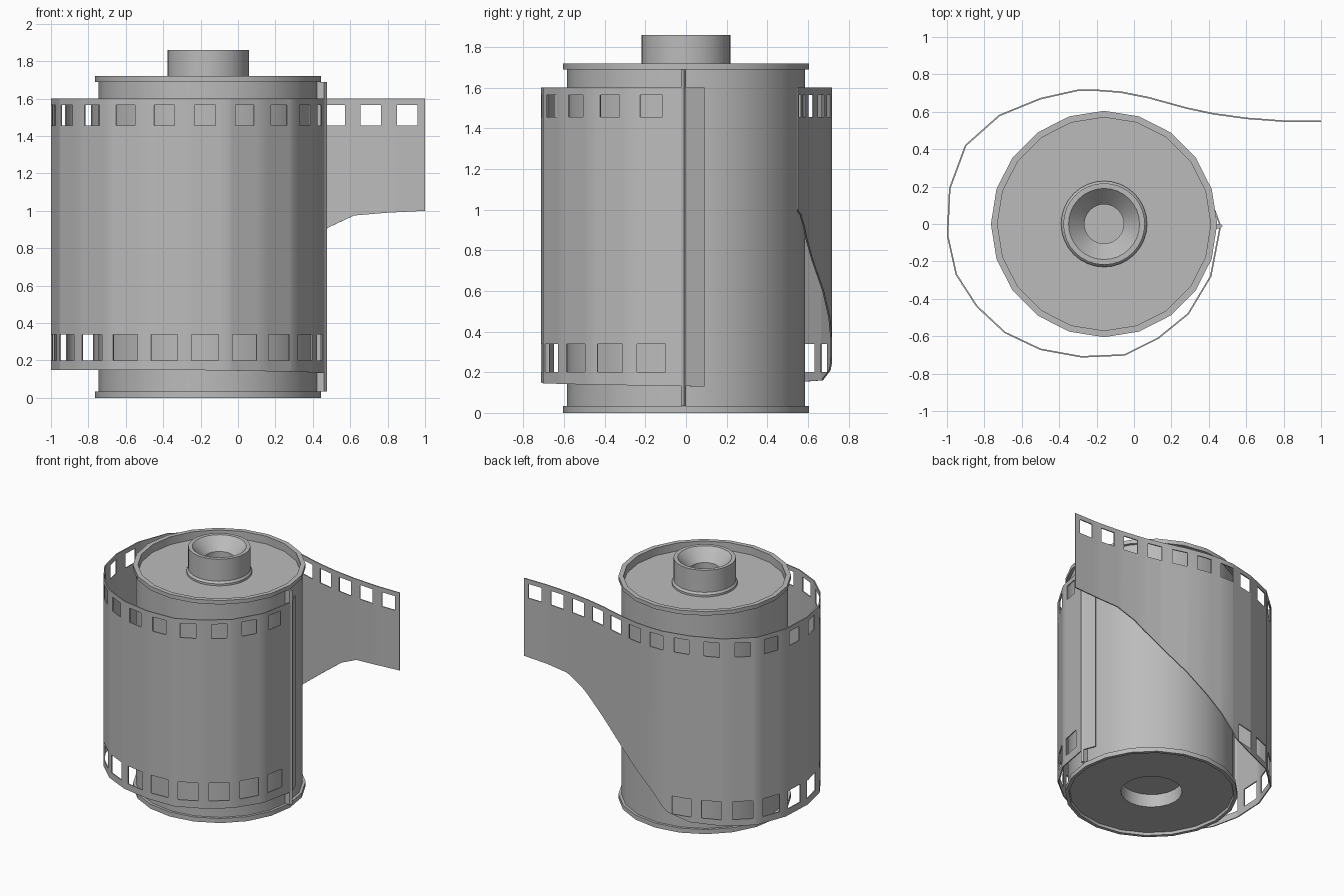
import bpy, bmesh, math
from mathutils import Vector

cube = bpy.data.objects.get("Cube")
if cube:
    bpy.data.objects.remove(cube, do_unlink=True)

CENTRE_X = -0.16

gray = bpy.data.materials.new("plain_gray")
gray.use_nodes = True
gray.diffuse_color = (0.5, 0.5, 0.5, 1)
gray.node_tree.nodes["Principled BSDF"].inputs["Base Color"].default_value = (0.5, 0.5, 0.5, 1)


def finish(name, bm, thickness=0):
    """Turn a bmesh into a named, shaded object."""
    bmesh.ops.recalc_face_normals(bm, faces=bm.faces)
    mesh = bpy.data.meshes.new(name)
    bm.to_mesh(mesh)
    bm.free()
    mesh.materials.append(gray)
    obj = bpy.data.objects.new(name, mesh)
    bpy.context.collection.objects.link(obj)
    bpy.ops.object.select_all(action='DESELECT')
    obj.select_set(True)
    bpy.context.view_layer.objects.active = obj
    if thickness:
        mod = obj.modifiers.new("thickness", 'SOLIDIFY')
        mod.thickness = thickness
        mod.offset = 0
        bpy.ops.object.modifier_apply(modifier=mod.name)
    bpy.ops.object.shade_smooth_by_angle(angle=math.radians(30))
    return obj


def lathe(name, profile, sides):
    """Spin an (r, z) profile around the canister axis."""
    bm = bmesh.new()
    verts = [bm.verts.new((CENTRE_X + r, 0, z)) for r, z in profile]
    edges = [bm.edges.new(pair) for pair in zip(verts, verts[1:])]
    bmesh.ops.spin(bm, geom=verts + edges, cent=(CENTRE_X, 0, 0), axis=(0, 0, 1),
                   angle=math.tau, steps=sides, use_merge=True)
    bmesh.ops.remove_doubles(bm, verts=bm.verts, dist=0.0005)
    return finish(name, bm)


# Canister shell with rolled end rims and recessed end plates
lathe("canister", [(0, 0.12), (0.215, 0.12), (0.215, 0.02), (0.575, 0.02), (0.58, 0),
                   (0.605, 0), (0.605, 0.035), (0.585, 0.035), (0.585, 1.69),
                   (0.605, 1.69), (0.605, 1.72), (0.57, 1.72), (0.57, 1.66), (0, 1.66)], 20)

# Spool hub with a funnel-shaped socket
lathe("spool_hub", [(0.23, 1.66), (0.23, 1.675), (0.218, 1.69), (0.218, 1.86),
                    (0.19, 1.86), (0.105, 1.77), (0.105, 1.68), (0, 1.68)], 32)

# Light-trap lip along the film slot
bm = bmesh.new()
outline = [(0.41, -0.025), (0.46, -0.025), (0.475, -0.01), (0.462, 0), (0.41, 0)]
base = bm.faces.new([bm.verts.new((x, y, 0.035)) for x, y in outline])
up = bmesh.ops.extrude_face_region(bm, geom=[base])["geom"]
bmesh.ops.translate(bm, vec=(0, 0, 1.655),
                    verts=[v for v in up if isinstance(v, bmesh.types.BMVert)])
finish("slot_lip", bm)

# Film strip path, seen from above, from the slot to the leader tip
PATH = [Vector(p) for p in [
    (.425, .09), (.462, -.01), (.41, -.28), (.29, -.48), (.13, -.61), (-.05, -.70),
    (-.28, -.71), (-.5, -.67), (-.69, -.58), (-.84, -.44), (-.95, -.27), (-.997, -.06),
    (-.985, .19), (-.9, .42), (-.72, .58), (-.5, .67), (-.3, .715), (-.2, .715), (-.07, .705),
    (.08, .675), (.28, .62), (.42, .59), (.6, .565), (.8, .55), (1, .55)]]
LENGTHS = [0]
for a, b in zip(PATH, PATH[1:]):
    LENGTHS.append(LENGTHS[-1] + (b - a).length)
TOTAL = LENGTHS[-1]


def interpolate(s, keys, values):
    for i in range(len(keys) - 1):
        if s <= keys[i + 1]:
            t = (s - keys[i]) / (keys[i + 1] - keys[i])
            return values[i] + (values[i + 1] - values[i]) * t
    return values[-1]


# Lower edge of the film: straight, then the curved leader cut (distance from tip, height)
CUT = [(TOTAL, .13), (3.5, .15), (1.9, .15), (1.52, .16), (1.35, .21), (1.21, .36), (.93, .6),
       (.72, .76), (.52, .91), (.38, .975), (.2, .99), (0, 1.0)]
CUT_S = [TOTAL - d for d, z in CUT]
CUT_Z = [z for d, z in CUT]

# Sprocket holes: centres along the strip, and half widths of the two rows
holes = [.27 + .2195 * i for i in range(15)]
lower_holes = list(holes)
holes += [holes[-1] + (TOTAL - .095 - holes[-1]) * i / 7 for i in range(1, 8)]
ROWS = [0, .2, .338, 1.455, 1.565, 1.6]
HOLE_ROWS = {1: (lower_holes, .072), 3: (holes, .056)}

stops = set(LENGTHS) | set(CUT_S)
for centres, half in HOLE_ROWS.values():
    for c in centres:
        stops |= {c - half, c + half}
columns = []
for s in sorted(stops):
    if not columns or s - columns[-1] > 0.0005:
        columns.append(s)


def film_point(s, z):
    p = interpolate(s, LENGTHS, PATH)
    return (p.x, p.y, max(z, interpolate(s, CUT_S, CUT_Z)))


bm = bmesh.new()
for s0, s1 in zip(columns, columns[1:]):
    for row in range(5):
        centres, half = HOLE_ROWS.get(row, ([], 0))
        if any(abs((s0 + s1) / 2 - c) < half for c in centres):
            continue
        z0, z1 = ROWS[row], ROWS[row + 1]
        corners = []
        for co in (film_point(s0, z0), film_point(s1, z0), film_point(s1, z1), film_point(s0, z1)):
            if co not in corners:
                corners.append(co)
        if len(corners) > 2:
            bm.faces.new([bm.verts.new(co) for co in corners])
bmesh.ops.remove_doubles(bm, verts=bm.verts, dist=0.0002)
finish("film_strip", bm, 0.008)
